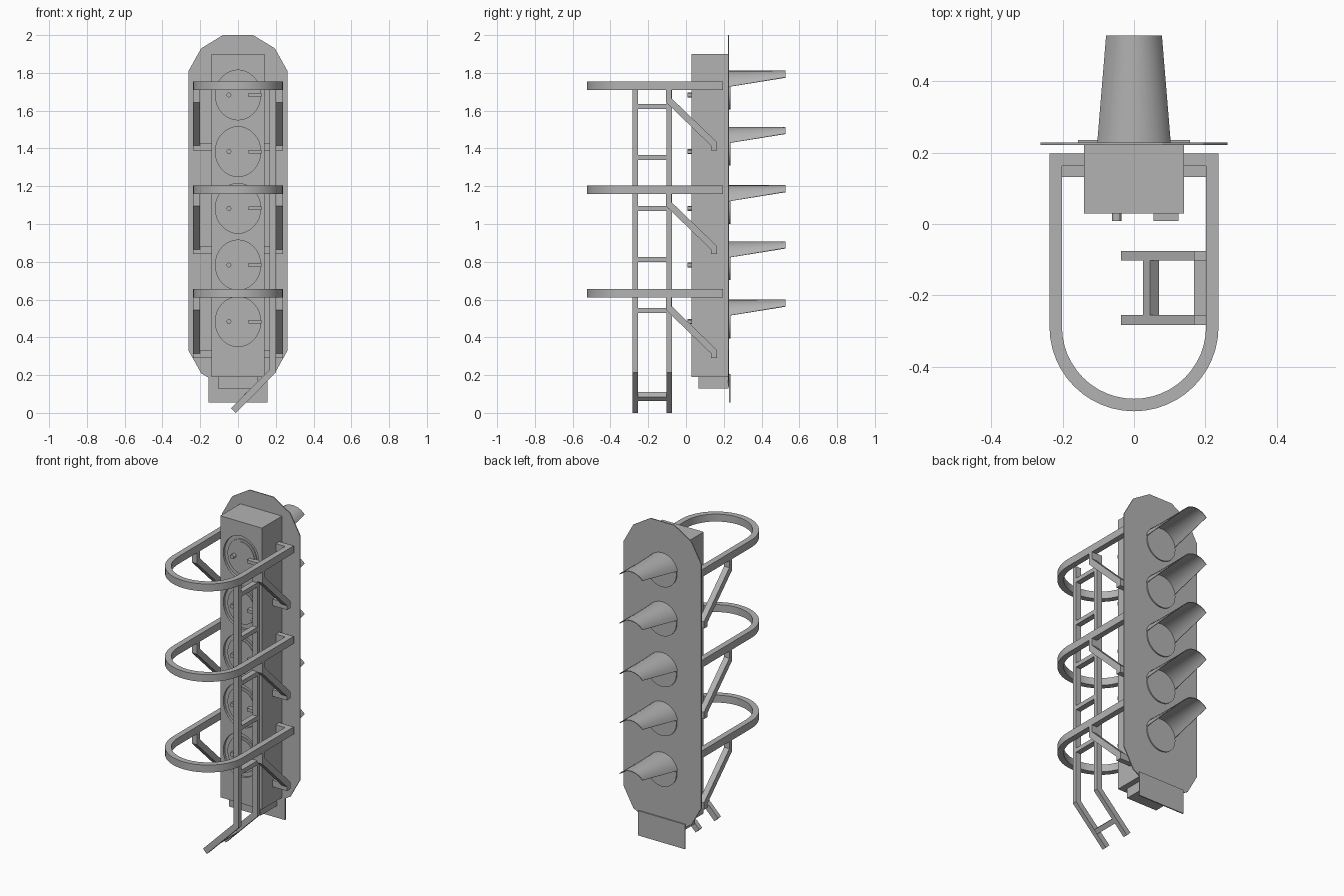
import bpy, bmesh, math
from mathutils import Vector

if "Cube" in bpy.data.objects:
    bpy.data.objects.remove(bpy.data.objects["Cube"])

grey = bpy.data.materials.new("signal_grey")
grey.diffuse_color = (0.45, 0.45, 0.45, 1)
grey.use_nodes = True
grey.node_tree.nodes["Principled BSDF"].inputs["Base Color"].default_value = grey.diffuse_color


def finish(name, bm, smooth=False):
    bmesh.ops.recalc_face_normals(bm, faces=bm.faces)
    me = bpy.data.meshes.new(name)
    bm.to_mesh(me)
    bm.free()
    ob = bpy.data.objects.new(name, me)
    bpy.context.collection.objects.link(ob)
    me.materials.append(grey)
    if smooth:
        bpy.ops.object.select_all(action='DESELECT')
        ob.select_set(True)
        bpy.context.view_layer.objects.active = ob
        bpy.ops.object.shade_smooth_by_angle(angle=math.radians(30))
    return ob


def prism(name, pts, axis, a, b, smooth=False):
    """Extrude a 2D outline from a to b along an axis (x: yz, y: xz, z: xy)."""
    place = {'x': lambda p, t: (t, p[0], p[1]),
             'y': lambda p, t: (p[0], t, p[1]),
             'z': lambda p, t: (p[0], p[1], t)}[axis]
    bm = bmesh.new()
    face = bm.faces.new([bm.verts.new(place(p, a)) for p in pts])
    ext = bmesh.ops.extrude_face_region(bm, geom=[face])
    move = Vector(place((0, 0), b - a))
    bmesh.ops.translate(bm, vec=move,
                        verts=[v for v in ext['geom'] if isinstance(v, bmesh.types.BMVert)])
    return finish(name, bm, smooth)


def box(name, x0, x1, y0, y1, z0, z1):
    return prism(name, [(x0, y0), (x1, y0), (x1, y1), (x0, y1)], 'z', z0, z1)


def oval(cx, cz, rx, rz, n=32):
    return [(cx + rx * math.cos(2 * math.pi * i / n),
             cz + rz * math.sin(2 * math.pi * i / n)) for i in range(n)]


# Housing and its base
housing = box("housing", -0.14, 0.14, 0.03, 0.224, 0.19, 1.90)
box("housing_base", -0.105, 0.105, 0.065, 0.224, 0.13, 0.19)

# Backplate with chamfered ends, and the plain plate under it
half = [(0.08, 2.0), (0.195, 1.93), (0.262, 1.81), (0.262, 0.33), (0.195, 0.21), (0.08, 0.14)]
prism("backplate", half + [(-x, z) for x, z in reversed(half)], 'y', 0.222, 0.228)
box("lower_plate", -0.157, 0.157, 0.228, 0.235, 0.055, 0.205)

# Round access doors sunk into the housing, with knob and handle
for i in range(5):
    z = 1.683 - 0.3 * i
    cutter = prism("door_cutter", oval(0, z, 0.12, 0.132), 'y', 0.0, 0.045)
    cutter.hide_render = True
    mod = housing.modifiers.new("door_recess", 'BOOLEAN')
    mod.operation = 'DIFFERENCE'
    mod.solver = 'EXACT'
    mod.object = cutter
    bpy.context.view_layer.objects.active = housing
    bpy.ops.object.modifier_apply(modifier=mod.name)
    bpy.data.objects.remove(cutter)
    prism("door_rim", oval(0, z, 0.097, 0.107), 'y', 0.038, 0.046, True)
    prism("door_panel", oval(0, z, 0.085, 0.094), 'y', 0.034, 0.046, True)
    prism("door_knob", oval(-0.048, z, 0.013, 0.013, 12), 'y', 0.008, 0.04, True)
    box("door_handle", 0.055, 0.125, 0.008, 0.04, z - 0.01, z + 0.01)


# Hood: part of a tube whose lower edge is cut on a slant
def hood(cz, r=0.105, t=0.004, n=12):
    bm = bmesh.new()
    rings = []
    for y, drop in ((0.228, 0.02), (0.528, 0.07)):
        a0 = math.asin(drop / r)
        for rad in (r, r - t):
            rings.append([bm.verts.new((rad * math.cos(a), y, cz + rad * math.sin(a)))
                          for a in [a0 + (math.pi - 2 * a0) * i / n for i in range(n + 1)]])
    near_out, near_in, far_out, far_in = rings
    loop = [near_out, far_out, far_in, near_in]
    for k in range(4):
        p, q = loop[k], loop[(k + 1) % 4]
        for i in range(n):
            bm.faces.new((p[i], p[i + 1], q[i + 1], q[i]))
    for e in (0, n):
        bm.faces.new([ring[e] for ring in loop])
    finish("lamp_hood", bm, True)


# Lamps on the far side
for top in (1.812, 1.514, 1.206, 0.908, 0.60):
    hood(top - 0.105)
    prism("lamp_lens", oval(0, top - 0.105, 0.1, 0.1), 'y', 0.227, 0.235, True)

# Safety hoops with mounting arms and diagonal struts
n = 24
arc = [(math.cos(math.pi * i / n), -math.sin(math.pi * i / n)) for i in range(n + 1)]
outer = [(0.237, 0.197)] + [(0.237 * c, -0.288 + 0.237 * s) for c, s in arc] + [(-0.237, 0.197)]
inner = [(0.202, 0.197)] + [(0.202 * c, -0.288 + 0.202 * s) for c, s in arc] + [(-0.202, 0.197)]
strut = [(-0.105, 0), (-0.078, 0), (-0.078, -0.043), (0.165, -0.278),
         (0.165, -0.32), (0.132, -0.32), (0.132, -0.295), (-0.105, -0.066)]
for z in (1.71, 1.16, 0.61):
    prism("safety_hoop", outer + inner[::-1], 'z', z, z + 0.045, True)
    for s in (-1, 1):
        xa, xb = sorted((s * 0.202, s * 0.237))
        prism("hoop_strut", [(y, z + h) for y, h in strut], 'x', xa, xb)
        xa, xb = sorted((s * 0.139, s * 0.203))
        box("hoop_arm", xa, xb, 0.163, 0.197, z, z + 0.045)
        box("strut_foot", xa, xb, 0.132, 0.165, z - 0.32, z - 0.28)

# Ladder with a kicked-in lower end
rail = [(0.168, 1.71), (0.202, 1.71), (0.202, 0.215), (-0.012, 0.0), (-0.037, 0.025), (0.168, 0.23)]
for y in (-0.283, -0.103):
    prism("ladder_rail", rail, 'y', y, y + 0.028)
for i in range(5):
    z = 1.622 - 0.27 * i
    box("ladder_rung", 0.168, 0.202, -0.256, -0.102, z - 0.013, z + 0.013)
prism("low_rung", [(0.025, 0.087), (0.045, 0.11), (0.07, 0.085), (0.05, 0.064)], 'y', -0.256, -0.102)
